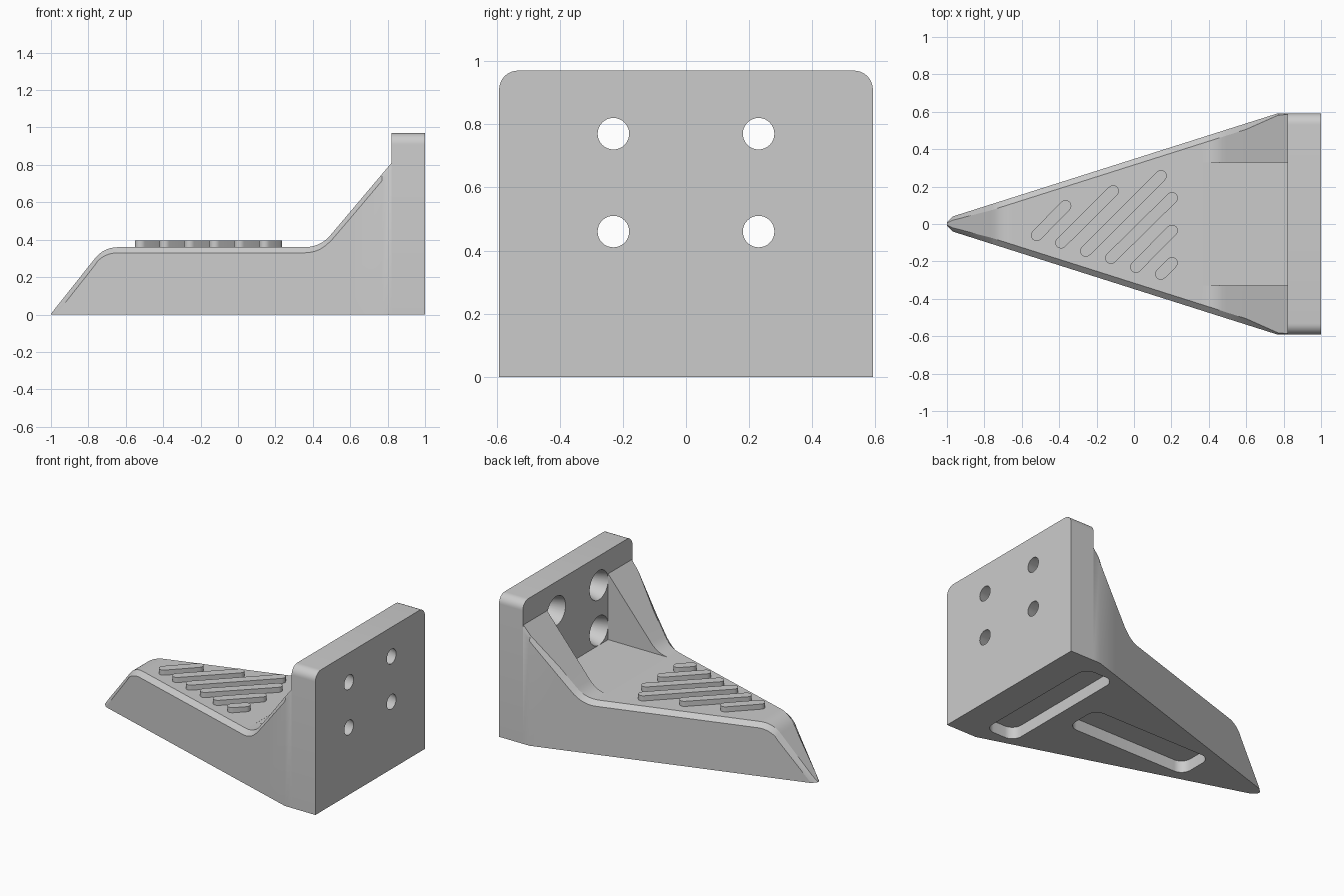
import bpy, bmesh
from math import cos, sin, pi, radians, hypot
from mathutils import Vector

cube = bpy.data.objects.get("Cube")
if cube:
    bpy.data.objects.remove(cube, do_unlink=True)

# Single grey finish
grey = bpy.data.materials.new("plain_grey")
grey.use_nodes = True
grey.diffuse_color = (0.6, 0.6, 0.6, 1)
bsdf = next(n for n in grey.node_tree.nodes if n.type == "BSDF_PRINCIPLED")
bsdf.inputs["Base Color"].default_value = grey.diffuse_color
bsdf.inputs["Roughness"].default_value = 0.6


def loft(name, sections):
    """Skin a list of equal-length closed sections and cap both ends."""
    bm = bmesh.new()
    rings = [[bm.verts.new(p) for p in s] for s in sections]
    n = len(rings[0])
    for a, b in zip(rings, rings[1:]):
        for i in range(n):
            j = (i + 1) % n
            bm.faces.new((a[i], a[j], b[j], b[i]))
    bm.faces.new(rings[0])
    bm.faces.new(rings[-1])
    bmesh.ops.recalc_face_normals(bm, faces=bm.faces)
    mesh = bpy.data.meshes.new(name)
    bm.to_mesh(mesh)
    bm.free()
    mesh.materials.append(grey)
    obj = bpy.data.objects.new(name, mesh)
    bpy.context.collection.objects.link(obj)
    return obj


def prism_z(name, outline, lo, hi):
    return loft(name, [[(u, v, t) for u, v in outline] for t in (lo, hi)])


def arc(cx, cy, r, start, end, steps=8):
    return [(cx + r * cos(start + (end - start) * i / steps),
             cy + r * sin(start + (end - start) * i / steps)) for i in range(steps + 1)]


def rounded_rect(x0, x1, y0, y1, r):
    corners = [(x1 - r, y1 - r), (x0 + r, y1 - r), (x0 + r, y0 + r), (x1 - r, y0 + r)]
    return [p for k, (cx, cy) in enumerate(corners)
            for p in arc(cx, cy, r, k * pi / 2, (k + 1) * pi / 2)]


def cut(obj, cutters):
    """Subtract the cutters and bake the result."""
    for c in cutters:
        c.hide_render = True
        mod = obj.modifiers.new("cut", "BOOLEAN")
        mod.operation, mod.solver, mod.object = "DIFFERENCE", "EXACT", c
    bpy.context.view_layer.update()
    dg = bpy.context.evaluated_depsgraph_get()
    baked = bpy.data.meshes.new_from_object(obj.evaluated_get(dg))
    obj.modifiers.clear()
    obj.data = baked
    for c in cutters:
        bpy.data.objects.remove(c, do_unlink=True)


def bend(p0, p1, p2, steps=8):
    """Soft bend from p0 to p2 around corner p1."""
    p0, p1, p2 = Vector(p0), Vector(p1), Vector(p2)
    ts = [i / steps for i in range(steps + 1)]
    return [p0 * (1 - t) ** 2 + p1 * 2 * t * (1 - t) + p2 * t * t for t in ts]


# Side profile of the wedge: toe slope, flat deck, rear ramp
DECK, PLATE_X, HALF = 0.36, 0.82, 0.592
path = [Vector((-1, 0.004))]
path += bend((-0.765, 0.3), (-0.717, DECK), (-0.64, DECK))
path += bend((0.355, DECK), (0.44, DECK), (0.495, 0.425))
path.append(Vector((PLATE_X, 0.81)))


def top_z(x):
    for a, b in zip(path, path[1:]):
        if x <= b.x:
            return a.y + (b.y - a.y) * (x - a.x) / (b.x - a.x)
    return path[-1].y


def half_width(x):
    if x < -0.97:
        return 0.01 + (x + 1)
    return min(HALF, 0.04 + (x + 0.97) * (HALF - 0.04) / 1.74)


def section(x):
    """Cross-section with chamfered upper edges."""
    z, w = top_z(x), half_width(x)
    lo, hi = max(x - 0.005, -1), min(x + 0.005, PLATE_X)
    slope = (top_z(hi) - top_z(lo)) / (hi - lo)
    mid = max(min(0.002, z), z - 0.03 * max(1, slope))
    fade = min(1, max(0.2, (0.85 - x) / 0.25))
    t = max(w * 0.5, w - 0.032 * fade) if x < -0.9 else w - 0.032 * fade
    return [(x, -w, 0), (x, -w, mid), (x, -t, z), (x, t, z), (x, w, mid), (x, w, 0)]


stations = sorted([p.x for p in path] + [-0.97, 0.6, 0.77])
body = loft("wedge_body", [section(x) for x in stations])

# Central channel between side gussets, plus two recesses underneath
cut(body, [
    prism_z("channel", [(0.37, -0.33), (0.9, -0.33), (0.9, 0.33), (0.37, 0.33)], DECK, 1.2),
    prism_z("rear_recess", rounded_rect(0.56, 0.79, -0.48, 0.48, 0.07), -0.1, 0.08),
    prism_z("front_recess", rounded_rect(-0.5, 0.42, -0.13, 0.13, 0.07), -0.1, 0.08),
])

# Mounting plate with rounded top corners
R, TOP = 0.06, 0.97
outline = [(-HALF, 0), (HALF, 0)]
outline += arc(HALF - R, TOP - R, R, 0, pi / 2) + arc(R - HALF, TOP - R, R, pi / 2, pi)
plate = loft("mounting_plate", [[(x, y, z) for y, z in outline] for x in (PLATE_X, 1)])

# Flared screw holes, wide on the deck side
holes = []
for y in (-0.23, 0.23):
    for z in (0.46, 0.77):
        rings = [(PLATE_X - 0.018, 0.105), (1.018, 0.045)]
        holes.append(loft("hole", [[(x, u, v) for u, v in arc(y, z, r, 0, 2 * pi, 32)[:-1]]
                                   for x, r in rings]))
cut(plate, holes)

# Diagonal grip ribs on the deck: lower-left and upper-right end centres
RIB = 0.031
ribs = [((-0.52, -0.06), (-0.366, 0.097)), ((-0.39, -0.10), (-0.112, 0.176)),
        ((-0.257, -0.144), (0.144, 0.257)), ((-0.123, -0.182), (0.203, 0.139)),
        ((0.01, -0.23), (0.203, -0.035)), ((0.144, -0.267), (0.203, -0.208))]
parts = [body, plate]
for i, (a, b) in enumerate(ribs):
    d = radians(45)
    shape = arc(*b, RIB, d - pi / 2, d + pi / 2) + arc(*a, RIB, d + pi / 2, d + 3 * pi / 2)
    parts.append(prism_z(f"grip_rib_{i + 1}", shape, DECK - 0.01, 0.395))

# Smooth the bends, keep the edges crisp
bpy.ops.object.select_all(action="DESELECT")
for p in parts:
    p.select_set(True)
bpy.context.view_layer.objects.active = body
bpy.ops.object.shade_smooth_by_angle(angle=radians(25))
